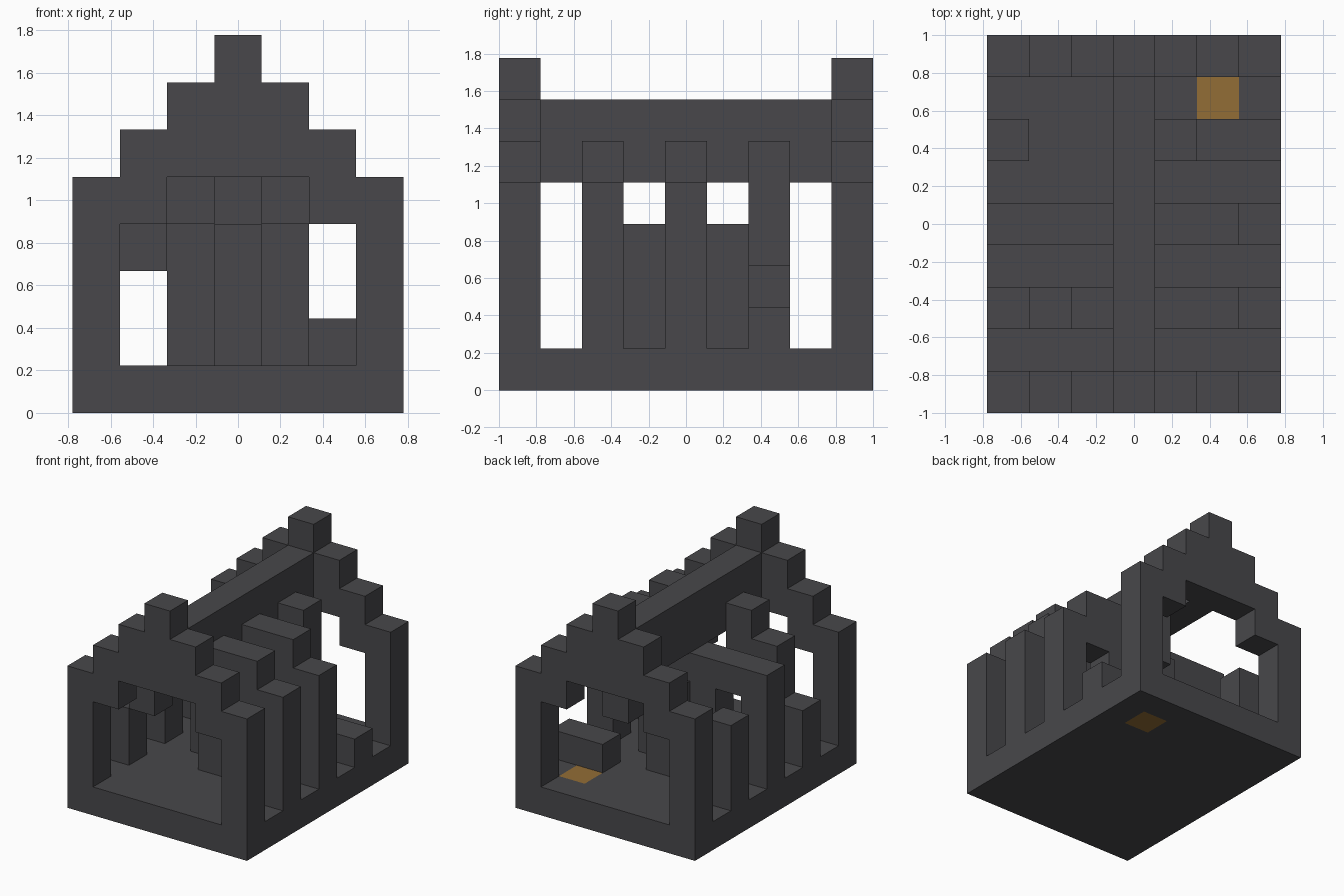
import bpy, bmesh
from mathutils import Vector

if "Cube" in bpy.data.objects:
    bpy.data.objects.remove(bpy.data.objects["Cube"], do_unlink=True)

U = 2 / 9            # edge of one block
NX, NY = 7, 9        # plan size in blocks


def material(name, color):
    m = bpy.data.materials.new(name)
    m.use_nodes = True
    m.diffuse_color = (*color, 1)
    m.node_tree.nodes["Principled BSDF"].inputs["Base Color"].default_value = (*color, 1)
    return m


stone = material("dark stone", (0.065, 0.064, 0.070))
gold = material("gold", (0.29, 0.155, 0.037))


def box(xs, ys, zs):
    """Blocks filling inclusive (first, last) ranges."""
    return {(x, y, z) for x in range(xs[0], xs[1] + 1)
            for y in range(ys[0], ys[1] + 1)
            for z in range(zs[0], zs[1] + 1)}


def column(x, y, bottom, top):
    return box((x, x), (y, y), (bottom, top))


def gable(y):
    """Stepped end wall with a wide stepped opening."""
    wall = set()
    for x in range(NX):
        wall |= column(x, y, 1, 7 - abs(x - 3))
    return wall - box((1, 5), (y, y), (1, 3)) - box((2, 4), (y, y), (4, 4))


tile = {(5, 7, 0)}
parts = {
    "floor": box((0, 6), (0, 8), (0, 0)) - tile,
    "floor_tile": tile,
    "front_gable": gable(0),
    "back_gable": gable(8),
    "ridge_beam": box((3, 3), (1, 7), (5, 6)),
    # central cross-shaped pier
    "central_pier": box((2, 4), (4, 4), (1, 3)) | box((3, 3), (3, 5), (1, 3)) | column(3, 4, 4, 4),
    # ribs on the +x side
    "front_left_rib": column(6, 2, 1, 4) | box((4, 5), (2, 2), (4, 5)),
    "middle_left_rib": column(6, 4, 1, 4) | box((4, 5), (4, 4), (4, 5)),
    "back_left_rib_stub": box((5, 6), (6, 6), (1, 1)),
    "back_left_rib_end": column(4, 6, 3, 5),
    # broken ribs on the -x side
    "front_right_rib": column(0, 2, 1, 2) | column(1, 2, 3, 4) | column(2, 2, 4, 5),
    "middle_right_rib": column(0, 4, 1, 4) | box((1, 2), (4, 4), (4, 4)),
    "back_right_rib_stub": column(0, 6, 1, 3),
}
solid = set().union(*parts.values())


def build(name, cells, mat):
    """Outer skin of a part, leaving out faces buried against other blocks."""
    bm = bmesh.new()
    for cell in sorted(cells):
        for axis in range(3):
            for side in (0, 1):
                near = list(cell)
                near[axis] += 2 * side - 1
                if tuple(near) in solid:
                    continue
                b, c = (axis + 1) % 3, (axis + 2) % 3
                ring = []
                for s, t in ((0, 0), (1, 0), (1, 1), (0, 1)):
                    p = Vector(cell)
                    p[axis] += side
                    p[b] += s
                    p[c] += t
                    ring.append(bm.verts.new((p - Vector((NX / 2, NY / 2, 0))) * U))
                bm.faces.new(ring if side else ring[::-1])
    bmesh.ops.remove_doubles(bm, verts=bm.verts, dist=U / 100)
    bmesh.ops.dissolve_limit(bm, angle_limit=0.01, verts=bm.verts, edges=bm.edges)
    mesh = bpy.data.meshes.new(name)
    bm.to_mesh(mesh)
    bm.free()
    mesh.materials.append(mat)
    bpy.context.collection.objects.link(bpy.data.objects.new(name, mesh))


for part, cells in parts.items():
    build(part, cells, gold if part == "floor_tile" else stone)
